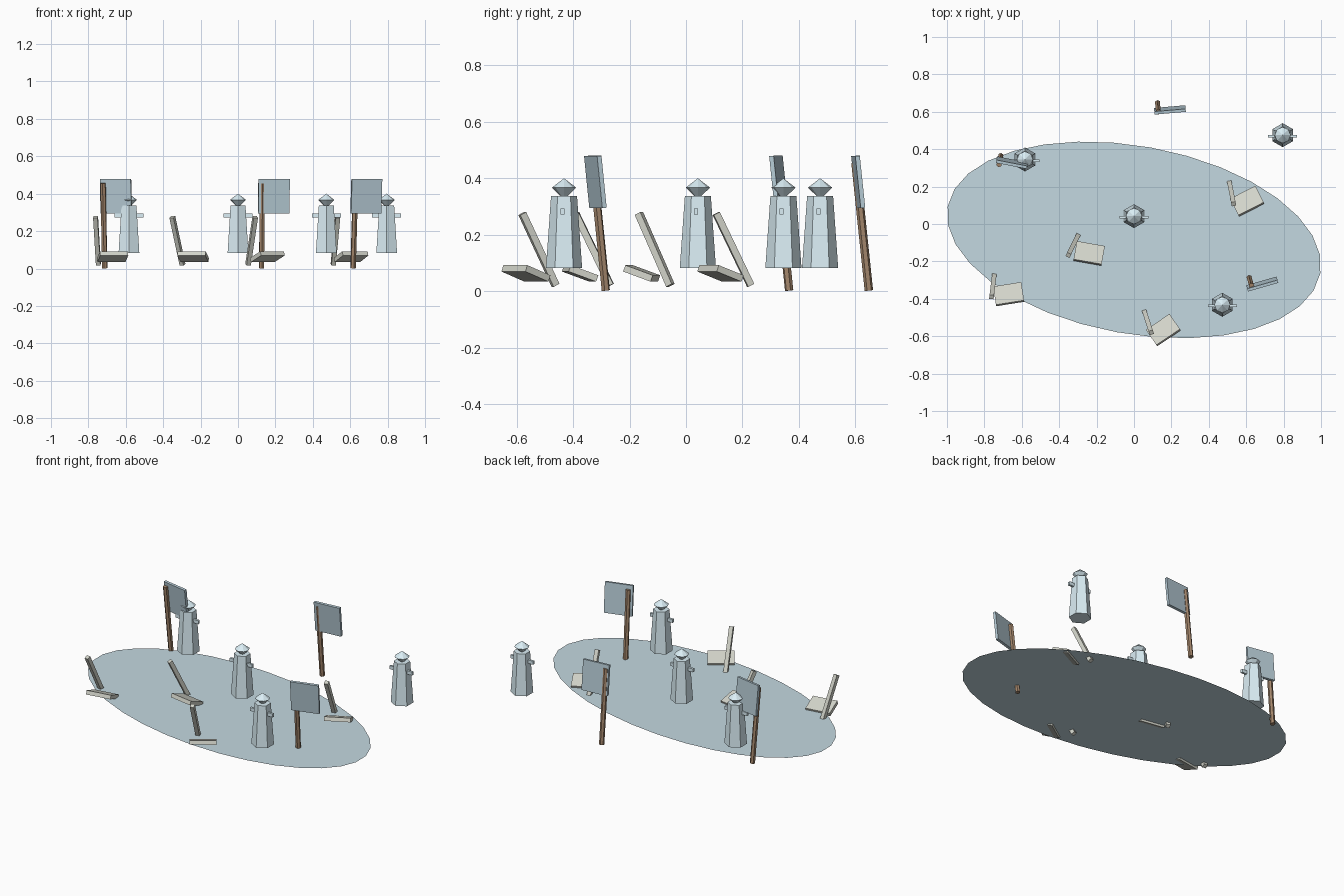
import bpy, bmesh
from math import sin, cos, pi, radians
from mathutils import Matrix

if "Cube" in bpy.data.objects:
    bpy.data.objects.remove(bpy.data.objects["Cube"])


def material(name, rgb):
    m = bpy.data.materials.new(name)
    m.diffuse_color = (*rgb, 1)
    m.use_nodes = True
    m.node_tree.nodes["Principled BSDF"].inputs["Base Color"].default_value = m.diffuse_color
    return m


WATER = material("water_blue", (0.55, 0.69, 0.75))
PALE = material("pale_blue", (0.71, 0.86, 0.92))
PANEL = material("panel_blue", (0.47, 0.60, 0.67))
PLANK = material("grey_wood", (0.66, 0.67, 0.60))
BROWN = material("brown_wood", (0.37, 0.24, 0.15))


def finish(name, bm, mat, loc, rot=(0, 0, 0)):
    bmesh.ops.recalc_face_normals(bm, faces=bm.faces)
    me = bpy.data.meshes.new(name)
    bm.to_mesh(me)
    bm.free()
    me.materials.append(mat)
    ob = bpy.data.objects.new(name, me)
    ob.location = loc
    ob.rotation_euler = [radians(a) for a in rot]
    bpy.context.collection.objects.link(ob)
    return ob


def box(name, size, mat, loc, rot=(0, 0, 0)):
    bm = bmesh.new()
    bmesh.ops.create_cube(bm, size=1, matrix=Matrix.Diagonal((*size, 1)))
    return finish(name, bm, mat, loc, rot)


def lathe(name, profile, sides, mat, loc, rot=(0, 0, 0)):
    """Faceted solid from (radius, z) pairs; first corner points to +y."""
    bm = bmesh.new()
    rings = []
    for r, z in profile:
        n = sides if r > 0 else 1
        rings.append([bm.verts.new((r * sin(2 * pi * i / sides),
                                    r * cos(2 * pi * i / sides), z)) for i in range(n)])
    for a, b in zip(rings, rings[1:]):
        for i in range(sides):
            j = (i + 1) % sides
            quad = [a[i % len(a)], a[j % len(a)], b[j % len(b)], b[i % len(b)]]
            bm.faces.new(list(dict.fromkeys(quad)))
    for ring in (rings[0], rings[-1]):
        if len(ring) > 2:
            bm.faces.new(ring)
    return finish(name, bm, mat, loc, rot)


# Flat oval pond
bm = bmesh.new()
bm.faces.new([bm.verts.new((1.012 * cos(2 * pi * i / 32), 0.502 * sin(2 * pi * i / 32), 0))
              for i in range(32)])
finish("pond", bm, WATER, (0, -0.085, 0.045), (0, 0, -10.2))

# Hexagonal hydrants with a faceted cap and side nozzles
for x, y in [(0, 0.042), (0.795, 0.475), (0.472, -0.432), (-0.583, 0.345)]:
    lathe("hydrant_body", [(0.064, 0.083), (0.046, 0.338)], 6, PALE, (x, y, 0))
    lathe("hydrant_cap", [(0, 0.325), (0.043, 0.367), (0, 0.4)], 8, PALE, (x, y, 0))
    for s in (-1, 1):
        box("hydrant_nozzle", (0.045, 0.014, 0.021), PALE, (x + s * 0.055, y - 0.006, 0.283))

# Leaning signs: post and panel
for x, y, yaw in [(0.128, 0.624, 5), (0.622, -0.307, 16), (-0.717, 0.342, -11)]:
    lathe("sign_post", [(0.015, -0.228), (0.015, 0.228)], 6, BROWN, (x, y, 0.229), (6, 0, yaw))
    box("sign_panel", (0.168, 0.016, 0.185), PANEL,
        (x + 0.064, y - 0.014, 0.387), (6, 0, yaw))

# Loungers: tilted seat slab with a slanted support bar
for x, y, yaw in [(0.605, 0.122, 27), (-0.670, -0.375, 9), (-0.240, -0.157, -10), (0.157, -0.567, 34)]:
    box("lounger_seat", (0.152, 0.105, 0.024), PLANK, (x, y, 0.063), (-20, 0, yaw))
    box("lounger_bar", (0.024, 0.024, 0.283), PLANK,
        (x - 0.084, y + 0.046, 0.148), (26, 0, yaw - 16))
